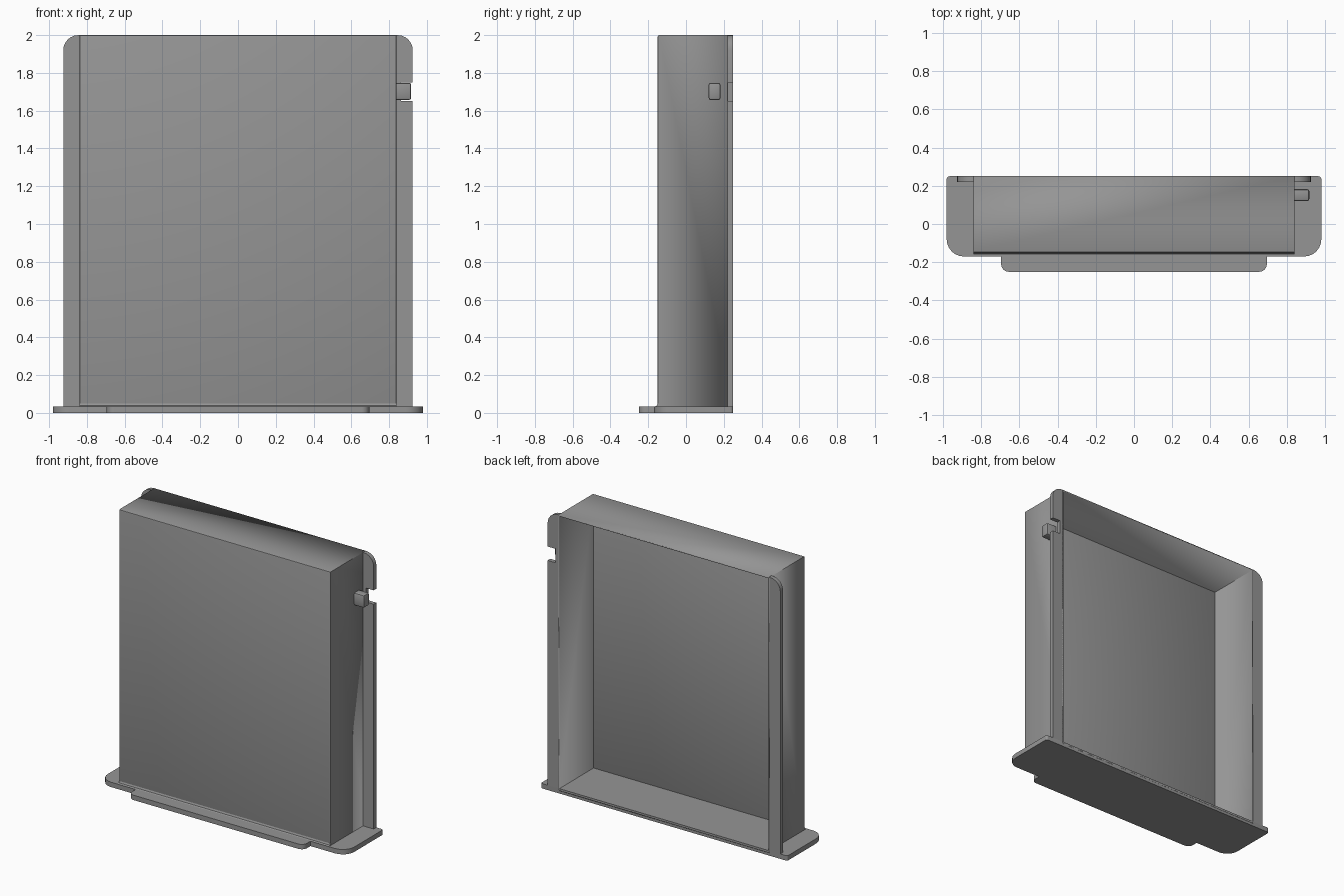
import bpy, bmesh, math
from mathutils import Vector

if "Cube" in bpy.data.objects:
    bpy.data.objects.remove(bpy.data.objects["Cube"])

grey = bpy.data.materials.new("mid_grey")
grey.diffuse_color = (0.3, 0.3, 0.3, 1)
grey.use_nodes = True
grey.node_tree.nodes["Principled BSDF"].inputs["Base Color"].default_value = grey.diffuse_color


def finish(name, bm):
    bmesh.ops.recalc_face_normals(bm, faces=bm.faces)
    mesh = bpy.data.meshes.new(name)
    bm.to_mesh(mesh)
    bm.free()
    mesh.materials.append(grey)
    obj = bpy.data.objects.new(name, mesh)
    bpy.context.collection.objects.link(obj)
    return obj


def rounded(corners, steps=6):
    """Outline from (u, v, radius) corners, with each corner rounded."""
    out = []
    for i, (u, v, r) in enumerate(corners):
        p = Vector((u, v))
        if r == 0:
            out.append(p)
            continue
        a = (Vector(corners[i - 1][:2]) - p).normalized() * r
        b = (Vector(corners[(i + 1) % len(corners)][:2]) - p).normalized() * r
        for k in range(steps + 1):
            t = k / steps * math.pi / 2
            out.append(p + a * (1 - math.sin(t)) + b * (1 - math.cos(t)))
    return out


def prism(name, outline, place, depth):
    """Extrude an outline; place maps (u, v) to a 3D point."""
    bm = bmesh.new()
    face = bm.faces.new([bm.verts.new(place(*p)) for p in outline])
    ext = bmesh.ops.extrude_face_region(bm, geom=[face])
    verts = [g for g in ext["geom"] if isinstance(g, bmesh.types.BMVert)]
    bmesh.ops.translate(bm, verts=verts, vec=depth)
    return finish(name, bm)


def box(lo, hi):
    bm = bmesh.new()
    bmesh.ops.create_cube(bm, size=1)
    for v in bm.verts:
        v.co = [(a + b) / 2 + c * (b - a) for a, b, c in zip(lo, hi, v.co)]
    return bm


# Hollow tray, open at the back, with softened front edges
bm = box((-0.84, -0.15, 0.02), (0.84, 0.25, 2.0))
bmesh.ops.delete(bm, geom=[f for f in bm.faces if f.normal.y > 0.9], context='FACES_ONLY')
front = [e for e in bm.edges if all(v.co.y < -0.1 for v in e.verts)]
bmesh.ops.bevel(bm, geom=front, offset=0.008, segments=2, profile=0.5, affect='EDGES')
tray = finish("tray", bm)
wall = tray.modifiers.new("wall", 'SOLIDIFY')
wall.thickness = 0.012
wall.offset = -1

# Base plate with rounded corners and a front tongue
prism("base_plate", rounded([(-0.98, 0.25, 0.015), (-0.98, -0.17, 0.09),
                             (0.98, -0.17, 0.09), (0.98, 0.25, 0.015)]),
      lambda u, v: (u, v, 0), (0, 0, 0.035))
prism("front_tongue", rounded([(-0.695, -0.165, 0), (-0.695, -0.25, 0.04),
                               (0.695, -0.25, 0.04), (0.695, -0.165, 0)]),
      lambda u, v: (u, v, 0), (0, 0, 0.035))

# Small fillet where the front panel meets the base
fillet = [(-0.145, 0.03), (-0.163, 0.03), (-0.163, 0.035),
          (-0.155, 0.039), (-0.15, 0.05), (-0.145, 0.05)]
prism("base_fillet", fillet, lambda u, v: (-0.84, u, v), (1.68, 0, 0))

# Rear side flanges; the right one has a notch behind the catch
left = [(-0.832, 0.03, 0), (-0.925, 0.03, 0), (-0.925, 2.0, 0.08), (-0.832, 2.0, 0)]
right = [(0.832, 0.03, 0), (0.925, 0.03, 0), (0.925, 1.65, 0), (0.862, 1.65, 0),
         (0.862, 1.75, 0), (0.925, 1.75, 0), (0.925, 2.0, 0.08), (0.832, 2.0, 0)]
for name, corners in (("left_flange", left), ("right_flange", right)):
    prism(name, rounded(corners), lambda u, v: (u, 0.22, v), (0, 0.03, 0))

# Catch peg on the right wall
bm = box((0.832, 0.12, 1.657), (0.917, 0.182, 1.747))
outer = [e for e in bm.edges if any(v.co.x > 0.9 for v in e.verts)]
bmesh.ops.bevel(bm, geom=outer, offset=0.01, segments=2, profile=0.5, affect='EDGES')
finish("catch_peg", bm)

for obj in bpy.context.collection.objects:
    bpy.ops.object.select_all(action='DESELECT')
    obj.select_set(True)
    bpy.context.view_layer.objects.active = obj
    bpy.ops.object.shade_smooth_by_angle(angle=math.radians(30))
